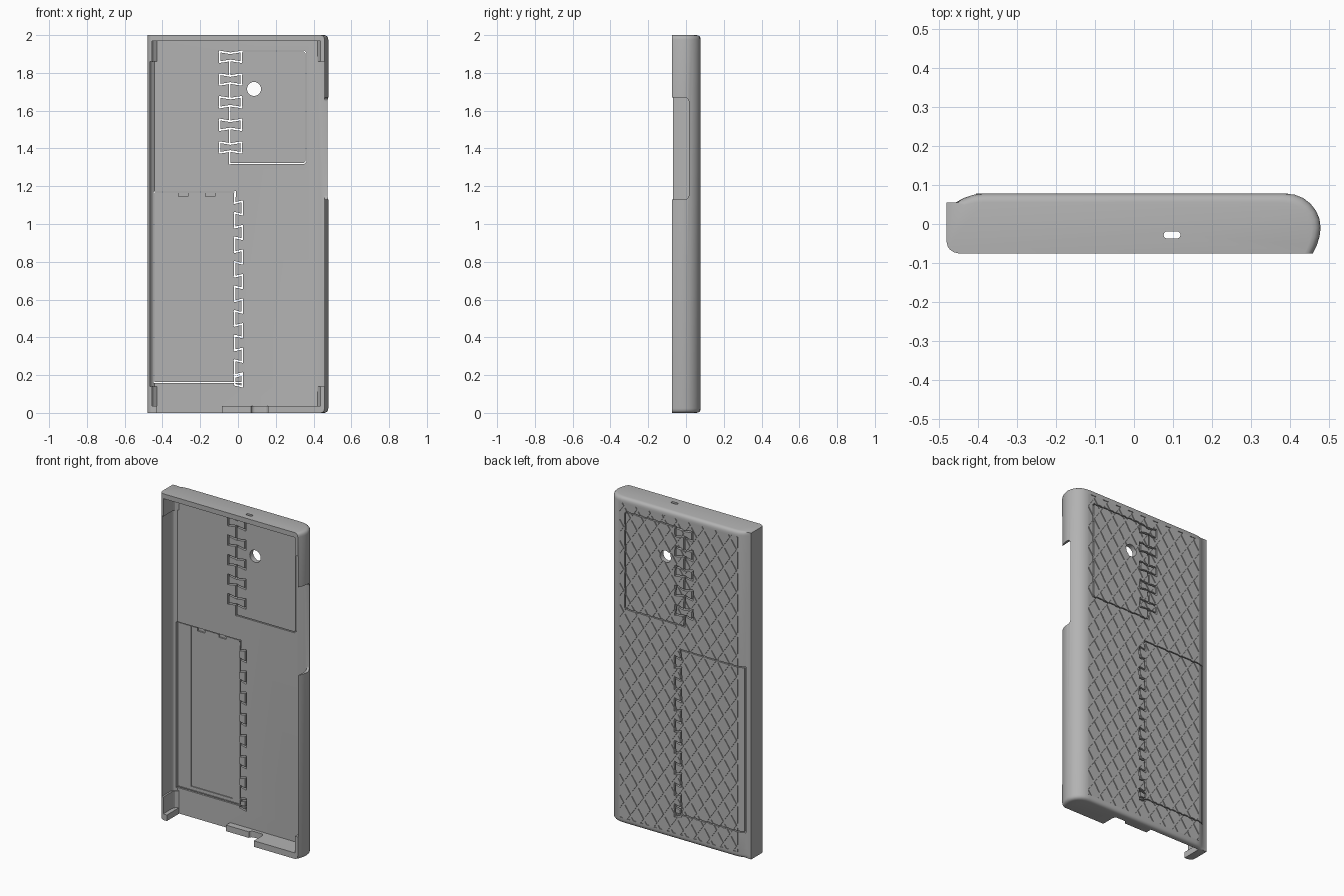
import bpy, bmesh, math
from mathutils import Vector

cube = bpy.data.objects.get("Cube")
if cube:
    bpy.data.objects.remove(cube)

grey = bpy.data.materials.new("matte grey plastic")
grey.use_nodes = True
COLOR = (0.45, 0.45, 0.45, 1)
grey.diffuse_color = COLOR
for node in grey.node_tree.nodes:
    if node.type == 'BSDF_PRINCIPLED':
        node.inputs["Base Color"].default_value = COLOR


def finish(name, bm):
    bmesh.ops.recalc_face_normals(bm, faces=bm.faces[:])
    mesh = bpy.data.meshes.new(name)
    bm.to_mesh(mesh)
    bm.free()
    mesh.materials.append(grey)
    obj = bpy.data.objects.new(name, mesh)
    bpy.context.collection.objects.link(obj)
    return obj


def loft(bm, rings):
    """Join matching rings of points into a capped solid."""
    rows = [[bm.verts.new(p) for p in ring] for ring in rings]
    n = len(rows[0])
    for a, b in zip(rows, rows[1:]):
        for i in range(n):
            j = (i + 1) % n
            bm.faces.new((a[i], a[j], b[j], b[i]))
    bm.faces.new(rows[0][::-1])
    bm.faces.new(rows[-1])


def prism(bm, pts, axis, lo, hi):
    place = {'x': lambda a, b, t: (t, a, b),
             'y': lambda a, b, t: (a, t, b),
             'z': lambda a, b, t: (a, b, t)}[axis]
    loft(bm, [[place(a, b, t) for a, b in pts] for t in (lo, hi)])


def rounded(a0, a1, b0, b1, r, steps=5):
    pts = []
    corners = [(a1 - r, b1 - r), (a0 + r, b1 - r), (a0 + r, b0 + r), (a1 - r, b0 + r)]
    for k, (a, b) in enumerate(corners):
        for i in range(steps + 1):
            t = math.pi / 2 * (k + i / steps)
            pts.append((a + r * math.cos(t), b + r * math.sin(t)))
    return pts


cutters = []


def cutter(name, pts, axis, lo, hi):
    bm = bmesh.new()
    prism(bm, pts, axis, lo, hi)
    obj = finish(name, bm)
    obj.hide_render = True
    cutters.append(obj)
    return obj


def box_cutter(name, x, y, z):
    rect = [(x[0], z[0]), (x[1], z[0]), (x[1], z[1]), (x[0], z[1])]
    return cutter(name, rect, 'y', *y)


def slit_cutter(name, paths, width):
    """Thin through-cuts that follow polylines on the back panel."""
    bm = bmesh.new()
    for path in paths:
        for p, q in zip(path, path[1:]):
            p, q = Vector(p), Vector(q)
            d = (q - p).normalized() * width / 2
            n = Vector((-d.y, d.x))
            prism(bm, [p - d - n, q + d - n, q + d + n, p - d + n], 'y', 0.03, 0.1)
    obj = finish(name, bm)
    obj.hide_render = True
    cutters.append(obj)
    return obj


def cut(obj, tools):
    bpy.context.view_layer.objects.active = obj
    for tool in tools:
        mod = obj.modifiers.new(tool.name, 'BOOLEAN')
        mod.operation, mod.solver, mod.object = 'DIFFERENCE', 'EXACT', tool
        mod.use_self = "slit" in tool.name
        bpy.ops.object.modifier_apply(modifier=mod.name)


# Shell: square left edge, rounded right edge, softened ends
BACK = 0.078
profile = [(-0.45, -0.075), (0.458, -0.075), (0.468, -0.055), (0.475, -0.033), (0.478, -0.01),
           (0.475, 0.013), (0.466, 0.034), (0.452, 0.052), (0.434, 0.066), (0.412, 0.075),
           (0.385, BACK), (-0.385, BACK), (-0.41, 0.075), (-0.435, 0.067), (-0.457, 0.055),
           (-0.48, 0.055), (-0.48, -0.045), (-0.477, -0.058), (-0.471, -0.066), (-0.462, -0.072)]


def section(z, d):
    ring = []
    for x, y in profile:
        dy = d * max(0, y) / BACK if x > -0.45 else 0
        dx = d * max(0, x) / 0.48
        ring.append((x - dx, y - dy, z))
    return ring


bm = bmesh.new()
ends = [(0, 0.022), (0.002, 0.013), (0.007, 0.006), (0.014, 0.002), (0.024, 0)]
loft(bm, [section(z, d) for z, d in ends] + [section(2 - z, d) for z, d in reversed(ends)])
shell = finish("case_shell", bm)

# Cavity and wall openings
FLOOR = 0.045


def cavity(left, right):
    return [(left, -0.1), (left, 0.01), (left + 0.007, 0.03), (left + 0.025, FLOOR),
            (0.39, FLOOR), (0.42, 0.036), (right - 0.005, 0.015), (right, -0.02), (right - 0.005, -0.1)]


shell_cuts = [
    cutter("cavity_cut", cavity(-0.455, 0.441), 'z', 0.037, 1.97),
    cutter("wide_cavity_cut", cavity(-0.466, 0.462), 'z', 0.14, 1.86),
    cutter("side_button_cut", rounded(-0.15, 0.015, 1.13, 1.67, 0.022), 'x', 0.425, 0.6),
    cutter("top_slot_cut", rounded(0.076, 0.119, -0.037, -0.019, 0.0088), 'z', 1.9, 2.1),
    box_cutter("bottom_opening_cut", (-0.43, -0.085), (-0.1, FLOOR), (-0.1, 0.05)),
    box_cutter("bottom_step_cut", (-0.09, 0.16), (-0.1, 0.005), (-0.1, 0.05)),
    cutter("bottom_port_cut", rounded(0.07, 0.16, -0.06, 0.025, 0.02), 'z', -0.1, 0.05),
    box_cutter("door_recess_cut", (-0.443, -0.02), (0, 0.052), (0.165, 1.167)),
    box_cutter("door_panel_cut", (-0.355, -0.075), (0, 0.058), (0.185, 1.164)),
    box_cutter("texture_bed_cut", (-0.405, 0.395), (0.073, 0.1), (0.035, 1.965)),
]
for x in (-0.29, -0.147):
    shell_cuts.append(box_cutter("latch_cut", (x - 0.024, x + 0.024), (0, 0.067), (1.145, 1.169)))

# Door outlines and interlocking hinge knuckles
paths = []
for i in range(5):
    z = 1.885 - 0.12 * i
    paths.append([(-0.097, z + 0.028), (-0.04, z + 0.019), (0.018, z + 0.028),
                  (0.018, z - 0.028), (-0.04, z - 0.019), (-0.097, z - 0.028), (-0.097, z + 0.028)])
    paths.append([(-0.043, z - 0.02), (-0.043, z - 0.1 if i < 4 else 1.32)])
upper_hinge = slit_cutter("upper_hinge_slit", paths, 0.009)
upper_door = slit_cutter("upper_door_slit", [[(-0.043, 1.32), (0.35, 1.32), (0.36, 1.33),
                                              (0.36, 1.905), (0.35, 1.915), (0.018, 1.915)]], 0.006)
teeth = [(-0.015, 1.17)]
for i in range(8):
    z = 1.085 - 0.13 * i
    teeth += [(-0.018, z + 0.026), (0.022, z + 0.035), (0.022, z - 0.035), (-0.018, z - 0.026)]
teeth += [(-0.018, 0.13 + 0.06), (0.022, 0.2), (0.022, 0.16)]
lower_hinge = slit_cutter("lower_hinge_slit", [teeth], 0.009)
lower_door = slit_cutter("lower_door_slit", [[(-0.015, 1.17), (-0.445, 1.17),
                                              (-0.445, 0.16), (0.022, 0.16)]], 0.006)
lens = cutter("camera_hole_cut", rounded(0.048, 0.122, 1.678, 1.752, 0.0369, 8), 'y', 0, 0.2)
panel_cuts = [upper_hinge, upper_door, lower_hinge, lower_door, lens]

# Diamond grip: a sheet split by two families of slanted grooves
PX, PZ, GROOVE = 0.09, 0.13, 0.1
bm = bmesh.new()
bm.faces.new([bm.verts.new((x, BACK, z)) for x, z in
              ((-0.405, 0.035), (-0.405, 1.965), (0.395, 1.965), (0.395, 0.035))])
for s in (-1, 1):
    normal = Vector((1 / PX, 0, s / PZ))
    for k in range(-22, 23):
        for edge in (-GROOVE, GROOVE):
            co = normal * ((k + edge) / normal.length_squared)
            bmesh.ops.bisect_plane(bm, geom=bm.verts[:] + bm.edges[:] + bm.faces[:],
                                   plane_co=co, plane_no=normal, dist=1e-6)


def in_groove(face):
    c = face.calc_center_median()
    us = [c.x / PX + s * c.z / PZ for s in (-1, 1)]
    return any(abs(u - round(u)) < GROOVE for u in us)


bmesh.ops.delete(bm, geom=[f for f in bm.faces if in_groove(f)], context='FACES')
solid = bmesh.ops.extrude_face_region(bm, geom=bm.faces[:], use_keep_orig=True)
bmesh.ops.translate(bm, verts=[v for v in solid["geom"] if isinstance(v, bmesh.types.BMVert)],
                    vec=(0, -0.006, 0))
grip = finish("diamond_grip", bm)

cut(shell, shell_cuts + panel_cuts)
cut(grip, panel_cuts)
for tool in cutters:
    bpy.data.objects.remove(tool)

# Smooth curved surfaces, keep crisp edges
bpy.ops.object.select_all(action='DESELECT')
shell.select_set(True)
bpy.context.view_layer.objects.active = shell
bpy.ops.object.shade_smooth_by_angle(angle=math.radians(30))
